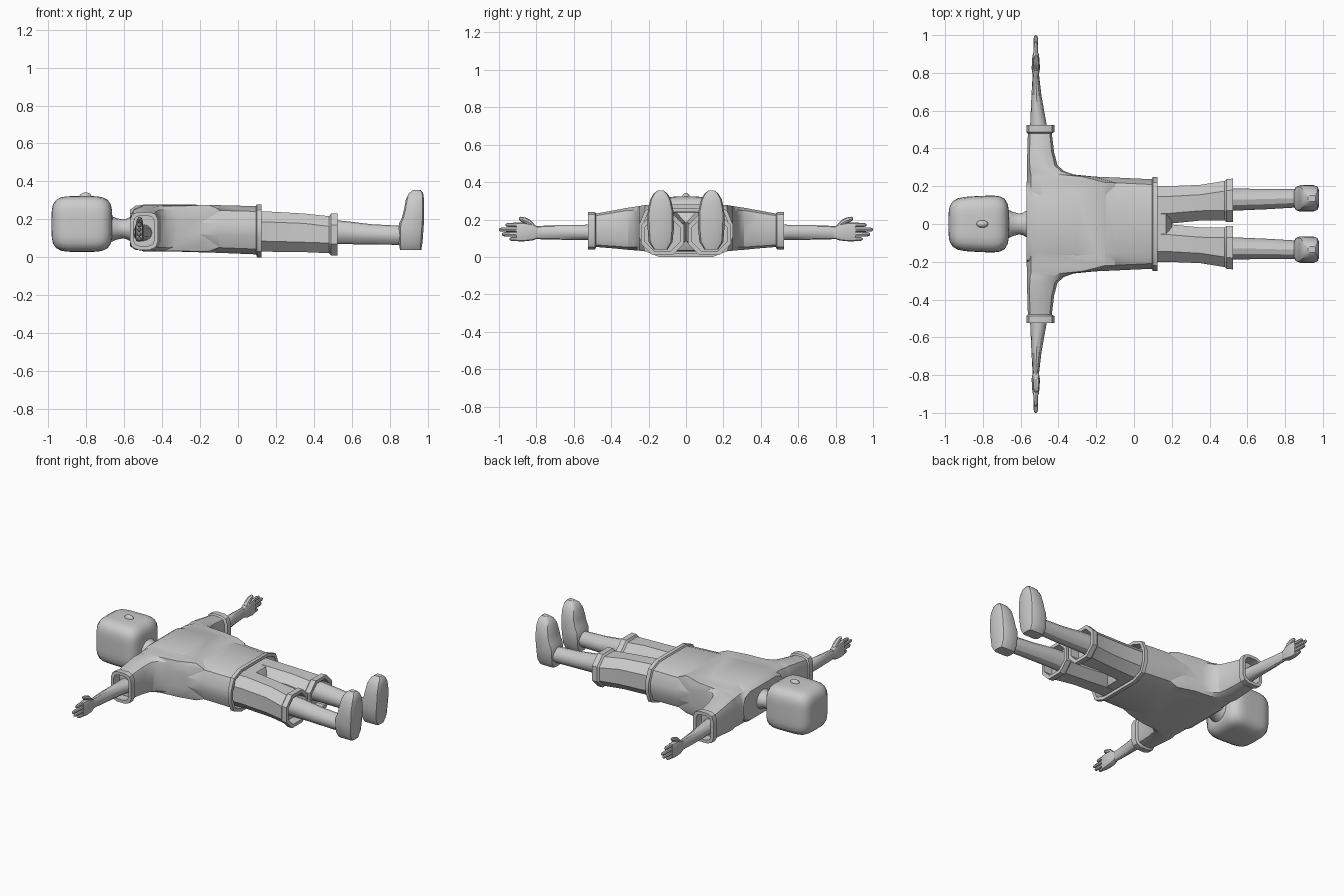
import bpy, bmesh, math
from mathutils import Vector


def finish(name, bm, mirror=False, angle=30):
    bmesh.ops.recalc_face_normals(bm, faces=bm.faces)
    me = bpy.data.meshes.new(name)
    bm.to_mesh(me)
    bm.free()
    ob = bpy.data.objects.new(name, me)
    bpy.context.collection.objects.link(ob)
    bpy.ops.object.select_all(action='DESELECT')
    bpy.context.view_layer.objects.active = ob
    ob.select_set(True)
    if mirror:
        m = ob.modifiers.new("mirror", 'MIRROR')
        m.use_axis = (False, True, False)
        m.use_mirror_merge = False
        bpy.ops.object.modifier_apply(modifier=m.name)
    bpy.ops.object.shade_smooth_by_angle(angle=math.radians(angle))
    return ob


def ring(a0, a1, b0, b1, c, k):
    """Rounded rectangle: c = corner share of the half size, k = steps per corner."""
    ha, hb = (a1 - a0) / 2, (b1 - b0) / 2
    ra, rb = ha * c, hb * c
    if c < 1:
        ra = rb = min(ha, hb) * c
    pts = []
    for q, (sa, sb) in enumerate(((1, 1), (-1, 1), (-1, -1), (1, -1))):
        for i in range(k + (c < 1)):
            t = math.pi / 2 * (q + i / k)
            pts.append(((a0 + a1) / 2 + sa * (ha - ra) + ra * math.cos(t),
                        (b0 + b1) / 2 + sb * (hb - rb) + rb * math.sin(t)))
    return pts


def loft(name, axis, sections, c=0.6, k=2, mirror=False):
    """Skin sections (pos, a0, a1, b0, b1) placed along the given axis."""
    place = {'x': lambda p, a, b: (p, a, b),
             'y': lambda p, a, b: (a, p, b),
             'z': lambda p, a, b: (a, b, p)}[axis]
    bm = bmesh.new()
    rings = [[bm.verts.new(place(s[0], a, b)) for a, b in ring(*s[1:], c, k)]
             for s in sections]
    n = len(rings[0])
    for r0, r1 in zip(rings, rings[1:]):
        for i in range(n):
            bm.faces.new((r0[i], r0[(i + 1) % n], r1[(i + 1) % n], r1[i]))
    bm.faces.new(rings[0])
    bm.faces.new(rings[-1])
    return finish(name, bm, mirror)


def opening(s, t, depth):
    """Two extra sections that turn a closed end into a hollow rim."""
    inner = (s[1] + t, s[2] - t, s[3] + t, s[4] - t)
    return [(s[0], *inner), (s[0] - depth, *inner)]


# Head: a cube pushed out to a soft rounded box
bm = bmesh.new()
bmesh.ops.create_cube(bm, size=2)
bmesh.ops.subdivide_edges(bm, edges=bm.edges, cuts=9, use_grid_fill=True)
for v in bm.verts:
    d = Vector([math.tan(x * math.pi / 4) for x in v.co])
    d /= sum(abs(x) ** 4.5 for x in d) ** (1 / 4.5)
    v.co = (-0.822 + d.x * 0.16, d.y * (0.148 + 0.008 * d.x), 0.176 + d.z * 0.147)
finish("head", bm, angle=60)

# Nose
bm = bmesh.new()
bmesh.ops.create_uvsphere(bm, u_segments=16, v_segments=10, radius=1)
for v in bm.verts:
    v.co = (-0.803 + v.co.x * 0.032, v.co.y * 0.02, 0.32 + v.co.z * 0.022)
finish("nose", bm)

# Neck
loft("neck", 'x', [(x, -r, r, 0.15 - r * .9, 0.15 + r * .9) for x, r in
     ((-0.70, .09), (-0.665, .075), (-0.64, .063), (-0.61, .056),
      (-0.59, .058), (-0.57, .07), (-0.55, .08))], c=1, k=4)

# Shirt: torso with a hem band, joined to the pair of sleeves
hem = (0.125, -0.25, 0.25, 0.0, 0.28)
shirt = loft("shirt", 'x', [
    (-0.57, -0.21, 0.21, 0.06, 0.25), (-0.54, -0.225, 0.225, 0.04, 0.272),
    (-0.48, -0.24, 0.24, 0.033, 0.28), (-0.30, -0.255, 0.255, 0.03, 0.279),
    (-0.1, -0.246, 0.246, 0.024, 0.275), (0.095, -0.237, 0.237, 0.016, 0.27),
    (0.10, -0.25, 0.25, 0.0, 0.28), hem] + opening(hem, 0.02, 0.06), c=0.75, k=2)

cuff = (0.525, -0.57, -0.42, 0.04, 0.24)
half = [(0.22, -0.568, -0.08, 0.03, 0.277), (0.25, -0.567, -0.2, 0.033, 0.272),
        (0.262, -0.567, -0.32, 0.034, 0.27), (0.28, -0.567, -0.37, 0.036, 0.267),
        (0.31, -0.566, -0.405, 0.038, 0.263), (0.38, -0.565, -0.423, 0.045, 0.25),
        (0.48, -0.562, -0.435, 0.053, 0.232), (0.487, -0.57, -0.42, 0.04, 0.24), cuff]
half += opening(cuff, 0.02, 0.06)
sleeves = loft("sleeves", 'y', [(-s[0], *s[1:]) for s in reversed(half)] + half, c=0.6, k=2)

bpy.context.view_layer.objects.active = shirt
u = shirt.modifiers.new("join", 'BOOLEAN')
u.operation, u.solver, u.object = 'UNION', 'EXACT', sleeves
bpy.ops.object.modifier_apply(modifier=u.name)
bpy.data.objects.remove(sleeves)

# Shorts: pelvis and two legs with cuffs
loft("shorts_pelvis", 'x', [(0.05, -0.2, 0.2, 0.03, 0.243), (0.13, -0.2, 0.2, 0.03, 0.242),
                            (0.17, -0.17, 0.17, 0.035, 0.238),
                            (0.20, -0.1, 0.1, 0.08, 0.2)], c=0.75, k=1)
leg_cuff = (0.525, 0.01, 0.24, 0.01, 0.23)
loft("shorts_leg", 'x', [
    (0.06, 0.0, 0.203, 0.03, 0.244), (0.17, 0.0, 0.2, 0.03, 0.241),
    (0.35, 0.018, 0.207, 0.028, 0.231), (0.48, 0.018, 0.228, 0.022, 0.217),
    (0.49, 0.01, 0.238, 0.01, 0.23), leg_cuff] + opening(leg_cuff, 0.022, 0.06),
    c=0.55, k=1, mirror=True)

# Bare lower legs
loft("lower_leg", 'x', [(0.45, 0.07, 0.19, 0.07, 0.2), (0.56, 0.072, 0.187, 0.07, 0.192),
                        (0.7, 0.078, 0.186, 0.068, 0.175), (0.87, 0.088, 0.186, 0.066, 0.166)],
     c=1, k=3, mirror=True)

# Shoes, heel to toe
loft("shoe", 'z', [
    (0.04, .853, .965, .098, .172), (0.08, .846, .972, .072, .2),
    (0.15, .846, .977, .065, .205), (0.18, .849, .979, .065, .206),
    (0.205, .862, .98, .066, .206), (0.25, .874, .98, .068, .204),
    (0.305, .884, .98, .08, .192), (0.338, .9, .975, .098, .174),
    (0.355, .922, .962, .12, .152)], c=0.5, k=2, mirror=True)

# Arms flatten toward the wrist
loft("arm", 'y', [(0.45, -0.553, -0.45, 0.085, 0.175), (0.54, -0.549, -0.465, 0.09, 0.172),
                  (0.68, -0.543, -0.49, 0.092, 0.17), (0.8, -0.536, -0.504, 0.095, 0.165),
                  (0.83, -0.535, -0.506, 0.095, 0.165)], c=1, k=3, mirror=True)

# Hands: palm, four fingers and a thumb
loft("palm", 'y', [(0.79, -0.536, -0.504, 0.1, 0.16), (0.82, -0.542, -0.498, 0.088, 0.176),
                   (0.87, -0.54, -0.5, 0.083, 0.183), (0.905, -0.535, -0.505, 0.085, 0.182)],
     c=0.7, k=2, mirror=True)
for i, (z, tip) in enumerate(((0.171, 0.965), (0.146, 1.0), (0.121, 0.985), (0.096, 0.945))):
    loft(f"finger_{i + 1}", 'y',
         [(y, -0.52 - r, -0.52 + r, z - r, z + r) for y, r in
          ((0.88, .013), (tip - .015, .011), (tip - .004, .008), (tip, .003))],
         c=1, k=2, mirror=True)
loft("thumb", 'y', [(y, -0.518 - r, -0.518 + r, z - r, z + r) for y, z, r in
                    ((0.81, .16, .014), (0.835, .182, .018), (0.86, .195, .016),
                     (0.885, .203, .012), (0.893, .205, .005))], c=1, k=2, mirror=True)
